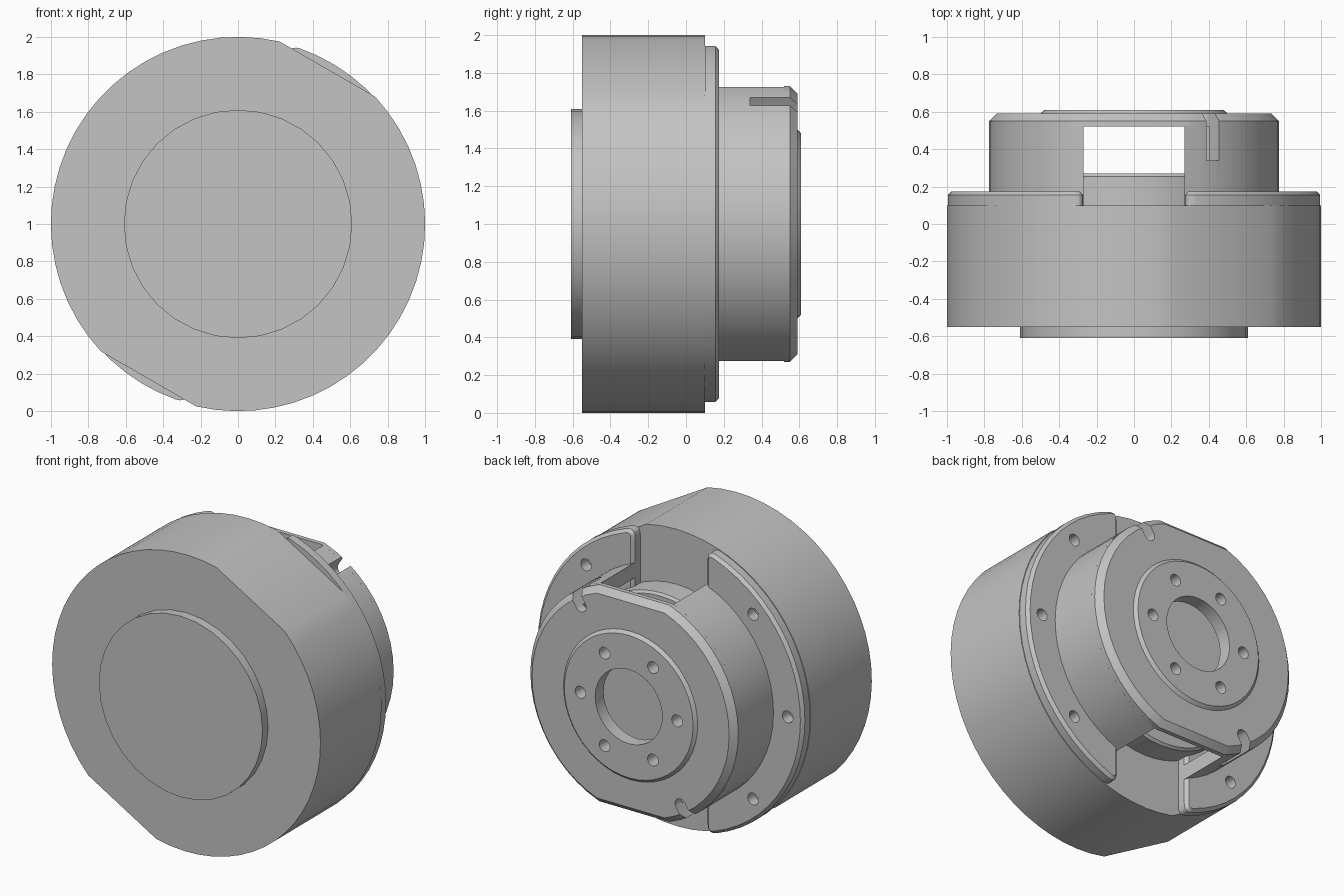
import bpy, bmesh
from math import sin, cos, acos, radians, degrees

cube = bpy.data.objects.get("Cube")
if cube:
    bpy.data.objects.remove(cube)

grey = bpy.data.materials.new("machined grey")
grey.use_nodes = True
COLOUR = (0.55, 0.55, 0.55, 1)
grey.diffuse_color = COLOUR
grey.node_tree.nodes["Principled BSDF"].inputs["Base Color"].default_value = COLOUR


def arc(r, a0, a1, n):
    """Points on an arc in the x-z plane, angles in degrees."""
    steps = [radians(a0 + (a1 - a0) * i / n) for i in range(n + 1)]
    return [(r * cos(a), r * sin(a)) for a in steps]


def circle(r, n=48, centre=(0, 0)):
    return [(centre[0] + u, centre[1] + v) for u, v in arc(r, 0, 360, n)[:-1]]


def flatted(r, distance, direction, n):
    """Circle with two opposite flats facing the given direction."""
    h = degrees(acos(distance / r))
    a, b = direction + h, direction + 180 - h
    return arc(r, a, b, n) + arc(r, a + 180, b + 180, n)


def turned(points):
    return [(-u, -v) for u, v in points]


def prism(name, outlines, y0, y1, chamfer=0):
    """Extrude outlines along y, with an optional chamfer round the back face."""
    bm = bmesh.new()
    for outline in outlines:
        front = [bm.verts.new((u, y0, 1 + v)) for u, v in outline]
        back = [bm.verts.new((u, y1, 1 + v)) for u, v in outline]
        bm.faces.new(front)
        bm.faces.new(back)
        for i in range(len(front)):
            bm.faces.new((front[i - 1], front[i], back[i], back[i - 1]))
    bmesh.ops.recalc_face_normals(bm, faces=bm.faces)
    if chamfer:
        rim = [e for e in bm.edges if all(abs(v.co.y - y1) < 1e-5 for v in e.verts)]
        bmesh.ops.bevel(bm, geom=rim, offset=chamfer, segments=1, affect='EDGES')
    mesh = bpy.data.meshes.new(name)
    bm.to_mesh(mesh)
    bm.free()
    obj = bpy.data.objects.new(name, mesh)
    bpy.context.collection.objects.link(obj)
    mesh.materials.append(grey)
    return obj


def cut(obj, cutter):
    mod = obj.modifiers.new("cut", 'BOOLEAN')
    mod.operation, mod.solver, mod.object = 'DIFFERENCE', 'EXACT', cutter


def ring_of_holes(radius, hole, angles):
    return [circle(hole, 16, arc(radius, a, a, 1)[0]) for a in angles]


# Drum body with two slanted flats, and the raised front disc
body = prism("drum_body", [flatted(1.0, 0.956, 60, 24)], -0.55, 0.10)
front_disc = prism("front_disc", [circle(0.61, 32)], -0.61, -0.55)

# Two flange halves either side of the slot, with rounded corners
SLOT = 0.27
R = 0.995
corner = (SLOT, (R * R - SLOT * SLOT) ** 0.5)
rim = arc(R, -70.5, 70.5, 24)
start, end = rim[-1], (SLOT, 0.89)
fillet = []
for i in range(1, 6):
    t = i / 5
    fillet.append(tuple((1 - t) ** 2 * s + 2 * t * (1 - t) * c + t * t * e
                        for s, c, e in zip(start, corner, end)))
half = rim + fillet + [(u, -v) for u, v in reversed(fillet)]
flange = prism("flange", [half, turned(half)], 0.10, 0.175, 0.02)

# Cup walls either side of the slot
CUP, INNER = 0.775, 0.68
a, b = degrees(acos(SLOT / CUP)), degrees(acos(SLOT / INNER))
wall = arc(CUP, -a, a, 20) + arc(INNER, b, -b, 20)
cup = prism("cup_wall", [wall, turned(wall)], 0.10, 0.52)

# Inner hub, chamfered cap and raised back ring
hub = prism("inner_hub", [circle(0.63)], 0.10, 0.27, 0.015)
cap = prism("back_cap", [flatted(CUP, 0.73, 90, 20)], 0.52, 0.59, 0.04)
boss = prism("back_ring", [circle(0.5)], 0.58, 0.61, 0.02)

# Cutters: centre bore, screw holes and two round-ended grooves
bore = prism("bore_cutter", [circle(0.25, 32)] + ring_of_holes(0.36, 0.04, range(0, 360, 60)),
             0.4, 0.8)
screws = prism("flange_hole_cutter", ring_of_holes(0.88, 0.04, (0, 45, 135, 180, 225, 315)),
               0.0, 0.3)
c, s = cos(radians(57)), sin(radians(57))
groove = [(0.68 + u, v) for u, v in arc(0.04, 90, 270, 8)] + [(0.9, -0.04), (0.9, 0.04)]
groove = [(u * c - v * s, u * s + v * c) for u, v in groove]
grooves = prism("groove_cutter", [groove, turned(groove)], 0.34, 0.8)

for target, cutter in ((cap, bore), (boss, bore), (flange, screws),
                       (cap, grooves), (cup, grooves)):
    cut(target, cutter)

# Bake the cuts, then drop the cutters
parts = [body, front_disc, flange, cup, hub, cap, boss]
bpy.context.view_layer.update()
graph = bpy.context.evaluated_depsgraph_get()
baked = [bpy.data.meshes.new_from_object(p.evaluated_get(graph)) for p in parts]
for part, mesh in zip(parts, baked):
    part.modifiers.clear()
    part.data = mesh
for cutter in (bore, screws, grooves):
    bpy.data.objects.remove(cutter)

bpy.ops.object.select_all(action='DESELECT')
for part in parts:
    part.select_set(True)
bpy.context.view_layer.objects.active = body
bpy.ops.object.shade_smooth_by_angle(angle=radians(25))
